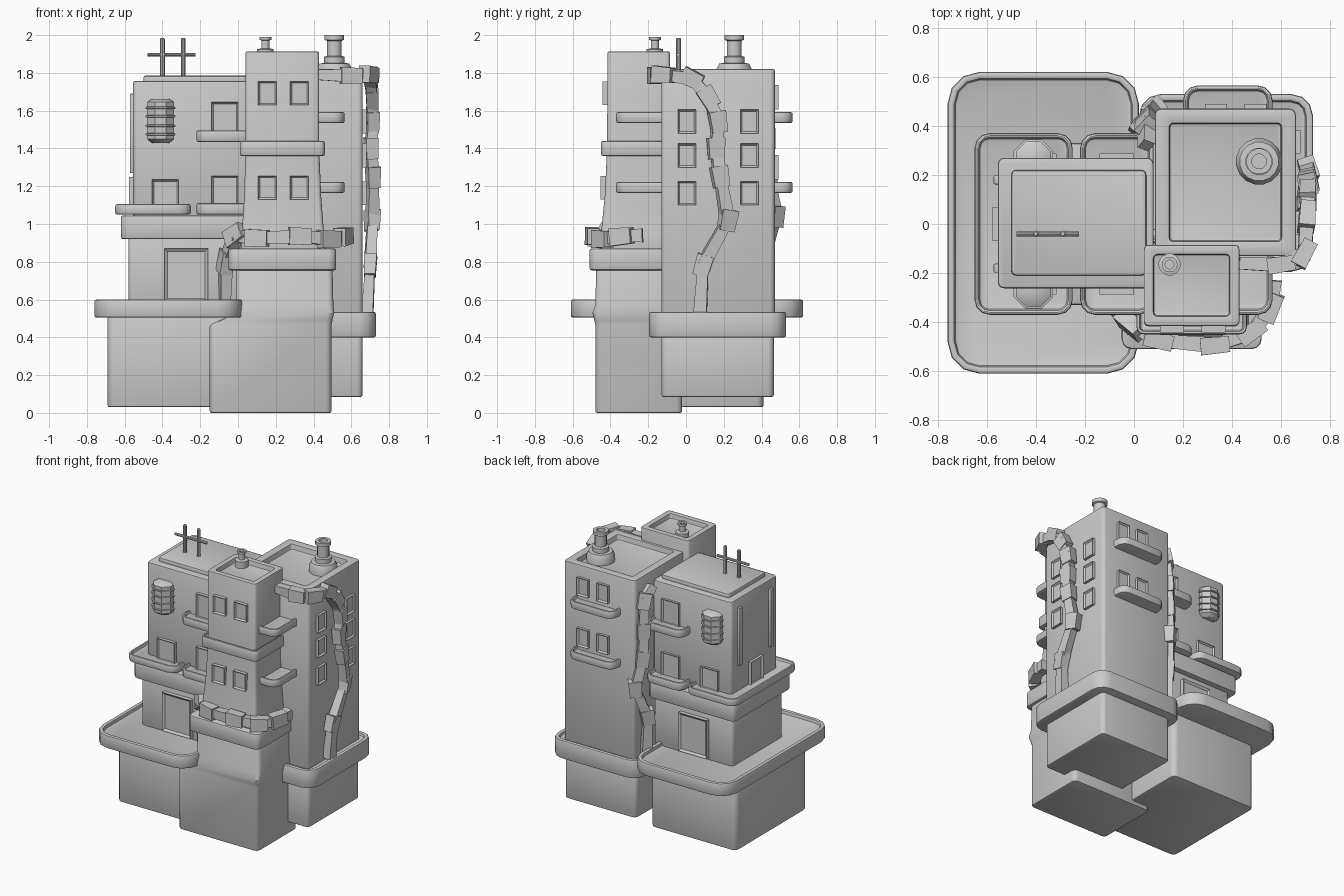
import bpy, bmesh, math
from mathutils import Matrix, Vector

if "Cube" in bpy.data.objects:
    bpy.data.objects.remove(bpy.data.objects["Cube"])


def finish(name, bm, bevel=0.0):
    bmesh.ops.recalc_face_normals(bm, faces=bm.faces)
    if bevel:
        sharp = [e for e in bm.edges if len(e.link_faces) == 2 and e.calc_face_angle(0) > 0.9]
        bmesh.ops.bevel(bm, geom=sharp, offset=bevel, segments=2, profile=0.5, affect='EDGES')
    me = bpy.data.meshes.new(name)
    bm.to_mesh(me)
    bm.free()
    me.shade_smooth()
    me.set_sharp_from_angle(angle=math.radians(35))
    ob = bpy.data.objects.new(name, me)
    bpy.context.collection.objects.link(ob)
    return ob


def ring(x0, x1, y0, y1, z, r, n=3):
    pts = []
    corners = [(x1 - r, y1 - r), (x0 + r, y1 - r), (x0 + r, y0 + r), (x1 - r, y0 + r)]
    for k, (cx, cy) in enumerate(corners):
        for i in range(n + 1):
            a = math.pi / 2 * (k + i / n)
            pts.append((cx + r * math.cos(a), cy + r * math.sin(a), z))
    return pts


def loft(name, sections, r, rim=0, depth=0, bevel=0.01):
    """Stack of rounded rectangles (z, x0, x1, y0, y1); optional recessed top."""
    rings = [ring(x0, x1, y0, y1, z, r) for z, x0, x1, y0, y1 in sections]
    if rim:
        z, x0, x1, y0, y1 = sections[-1]
        for zz in (z, z - depth):
            rings.append(ring(x0 + rim, x1 - rim, y0 + rim, y1 - rim, zz, max(r - rim, 0.015)))
    bm = bmesh.new()
    vs = [[bm.verts.new(p) for p in rg] for rg in rings]
    n = len(vs[0])
    for a, b in zip(vs, vs[1:]):
        for i in range(n):
            j = (i + 1) % n
            bm.faces.new((a[i], a[j], b[j], b[i]))
    bm.faces.new(vs[0][::-1])
    bm.faces.new(vs[-1])
    return finish(name, bm, bevel)


def block(name, x0, x1, y0, y1, z0, z1, r=0.025, rim=0, depth=0, bevel=0.01):
    return loft(name, [(z0, x0, x1, y0, y1), (z1, x0, x1, y0, y1)], r, rim, depth, bevel)


def window(name, x, y, z0, z1, w, turn=0, d=0.034, frame=0.013):
    """Framed panel; turn 0 faces -y, 90 faces +x, 180 faces +y, -90 faces -x."""
    bm = bmesh.new()
    bmesh.ops.create_cube(bm, size=1, matrix=Matrix.Diagonal((w, d, z1 - z0, 1)))
    front = [f for f in bm.faces if f.normal.y < -0.9]
    bmesh.ops.inset_region(bm, faces=front, thickness=frame)
    for v in front[0].verts:
        v.co.y += 0.012
    bm.transform(Matrix.Translation((x, y, (z0 + z1) / 2)) @ Matrix.Rotation(math.radians(turn), 4, 'Z'))
    return finish(name, bm)


def lathe(name, x, y, profile, n=16):
    bm = bmesh.new()
    vs = [[bm.verts.new((x + r * math.cos(2 * math.pi * i / n + math.pi / n),
                         y + r * math.sin(2 * math.pi * i / n + math.pi / n), z))
           for i in range(n)] for r, z in profile]
    for a, b in zip(vs, vs[1:]):
        for i in range(n):
            j = (i + 1) % n
            bm.faces.new((a[i], a[j], b[j], b[i]))
    bm.faces.new(vs[0][::-1])
    bm.faces.new(vs[-1])
    return finish(name, bm)


def vine(name, pts, centre, size):
    """Chunky links along a path: thin connectors with a block at each joint."""
    bm = bmesh.new()
    pts = [Vector(p) for p in pts]

    def link(p, d, length, wide, thick, taper=1.0):
        out = Vector((p.x - centre[0], p.y - centre[1], 0))
        d = d.normalized()
        out = (out - d * out.dot(d)).normalized()
        side = out.cross(d)
        m = Matrix((side, out, d)).transposed().to_4x4()
        geo = bmesh.ops.create_cube(bm, size=1)['verts']
        for v in geo:
            k = taper if v.co.z > 0 else 1
            v.co = Vector((v.co.x * wide * k, v.co.y * thick * k, v.co.z * length))
        bmesh.ops.transform(bm, matrix=Matrix.Translation(p) @ m, verts=geo)

    for i, (a, b) in enumerate(zip(pts, pts[1:])):
        link((a + b) / 2, b - a, (b - a).length, size * 0.62, size * 0.55, 1.25)
        if i:
            link(a, (b - pts[i - 1]), size * 1.25, size, size * 0.75, 0.9)
    return finish(name, bm)


# Left building
block("left_base", -0.69, 0.0, -0.41, 0.41, 0.03, 0.53, 0.035)
block("left_terrace", -0.76, 0.02, -0.61, 0.62, 0.505, 0.60, 0.13, 0.03, 0.025)
block("left_lower_wall", -0.58, 0.06, -0.29, 0.29, 0.55, 0.95)
block("left_cornice", -0.62, 0.08, -0.33, 0.33, 0.92, 1.045, 0.035)
block("left_upper_wall", -0.555, 0.08, -0.262, 0.27, 1.0, 1.757, 0.025)
block("left_roof_cap", -0.50, 0.05, -0.21, 0.22, 1.74, 1.785, 0.02)
block("corner_balcony", -0.65, -0.25, -0.37, 0.37, 1.05, 1.105, 0.06, 0.02, 0.02)
for i, z in enumerate((1.05, 1.435)):
    block(f"inner_balcony_{i}", -0.22, 0.08, -0.37, 0.37, z, z + 0.06, 0.06, 0.02, 0.02)

# Left building openings and tanks, mirrored front and back
for side, s, turn in (("front", -1, 0), ("back", 1, 180)):
    window(f"{side}_door", -0.275, s * 0.295, 0.59, 0.87, 0.23, turn, 0.05, 0.022)
    window(f"{side}_corner_window", -0.385, s * 0.27, 1.08, 1.235, 0.14, turn)
    for i, z in enumerate((1.08, 1.47)):
        window(f"{side}_inner_window_{i}", -0.07, s * 0.27, z, z + 0.175, 0.14, turn)
    prof = [(0.05, 1.43), (0.078, 1.45)]
    for z in (1.475, 1.52, 1.57, 1.615):
        prof += [(0.078, z - 0.006), (0.087, z - 0.004), (0.087, z + 0.004), (0.078, z + 0.006)]
    prof += [(0.078, 1.645), (0.05, 1.662)]
    lathe(f"{side}_tank", -0.41, s * 0.265, prof, 8)
    block(f"{side}_side_strip", -0.572, -0.54, s * 0.18 - 0.018, s * 0.18 + 0.018, 1.27, 1.69, 0.005, bevel=0.003)
window("left_side_window", -0.56, 0, 1.08, 1.25, 0.14, -90)

# Roof antenna
for i, x in enumerate((-0.40, -0.29)):
    lathe(f"antenna_pole_{i}", x, -0.04, [(0.013, 1.77), (0.013, 1.98), (0.008, 1.985)], 10)
bar = lathe("antenna_bar", 0, 0, [(0.010, -0.128), (0.010, 0.128)], 10)
bar.rotation_euler = (0, math.pi / 2, 0)
bar.location = (-0.352, -0.04, 1.897)

# Middle front building
loft("front_base", [(0, -0.15, 0.495, -0.48, -0.02), (0.465, -0.15, 0.495, -0.48, -0.02),
                    (0.49, -0.10, 0.50, -0.485, -0.02), (0.53, -0.02, 0.51, -0.495, -0.02),
                    (0.57, -0.01, 0.505, -0.48, -0.02), (0.78, -0.01, 0.50, -0.475, -0.02)], 0.03)
block("front_cornice", -0.05, 0.52, -0.51, -0.05, 0.755, 0.87, 0.04)
loft("front_tower", [(0.85, 0.015, 0.47, -0.46, -0.06), (0.95, 0.02, 0.455, -0.45, -0.07),
                     (1.15, 0.033, 0.44, -0.43, -0.08), (1.4, 0.04, 0.43, -0.418, -0.085),
                     (1.912, 0.04, 0.43, -0.415, -0.085)], 0.02, 0.04, 0.035, 0.006)
block("front_tower_band", 0.01, 0.46, -0.45, -0.06, 1.36, 1.44, 0.03, 0.015, 0.01)
for i, x in enumerate((0.155, 0.325)):
    for j, z in enumerate((1.13, 1.63)):
        window(f"front_tower_window_{i}_{j}", x, -0.425 - 0.01 * (1 - j), z, z + 0.125, 0.098, 0)
lathe("small_chimney", 0.145, -0.165, [(0.045, 1.86), (0.045, 1.925), (0.022, 1.93), (0.022, 1.972),
                                       (0.032, 1.975), (0.032, 1.99), (0.018, 1.99), (0.018, 1.95)])

# Right rear building
block("right_base", 0.08, 0.66, -0.13, 0.465, 0.085, 0.45, 0.03)
block("right_terrace", 0.02, 0.73, -0.195, 0.53, 0.40, 0.535, 0.09, 0.03, 0.02)
block("right_tower", 0.085, 0.66, -0.13, 0.47, 0.48, 1.82, 0.025, 0.06, 0.04, 0.008)
for i, z in enumerate((1.165, 1.535)):
    block(f"right_balcony_{i}", 0.20, 0.565, -0.37, 0.565, z, z + 0.057, 0.06, 0.02, 0.02)
    for j, x in enumerate((0.335, 0.495)):
        window(f"back_window_{i}_{j}", x, 0.473, z + 0.07, z + 0.20, 0.09, 180)
for i, y in enumerate((0.005, 0.335)):
    for j, z in enumerate((1.10, 1.30, 1.48)):
        window(f"side_window_{i}_{j}", 0.662, y, z, z + 0.125, 0.095, 90)
lathe("chimney", 0.51, 0.255, [(0.095, 1.77), (0.095, 1.82), (0.08, 1.85), (0.056, 1.852), (0.056, 1.885),
                               (0.04, 1.89), (0.04, 1.97), (0.053, 1.975), (0.053, 2.0),
                               (0.03, 2.0), (0.03, 1.93)])

# Hanging vines
vine("side_vine", [(0.43, -0.16, 1.79), (0.60, -0.165, 1.785), (0.695, -0.12, 1.79), (0.705, 0.03, 1.77),
                   (0.71, 0.12, 1.67), (0.71, 0.17, 1.54), (0.705, 0.16, 1.40), (0.715, 0.18, 1.25),
                   (0.71, 0.22, 1.02), (0.70, 0.09, 0.78), (0.685, 0.075, 0.53)], (0.37, 0.1), 0.09)
vine("front_vine", [(-0.07, -0.30, 0.58), (-0.065, -0.33, 0.80), (-0.01, -0.41, 0.94), (0.10, -0.475, 0.925),
                    (0.33, -0.495, 0.935), (0.48, -0.44, 0.92), (0.56, -0.34, 0.935),
                    (0.57, -0.23, 0.94)], (0.24, -0.25), 0.095)
vine("back_vine", [(0.05, 0.32, 1.74), (0.055, 0.41, 1.66), (0.05, 0.42, 1.45), (0.05, 0.43, 1.25),
                   (0.08, 0.47, 1.04), (0.03, 0.40, 0.82), (0.04, 0.40, 0.55)], (0.37, 0.1), 0.09)
